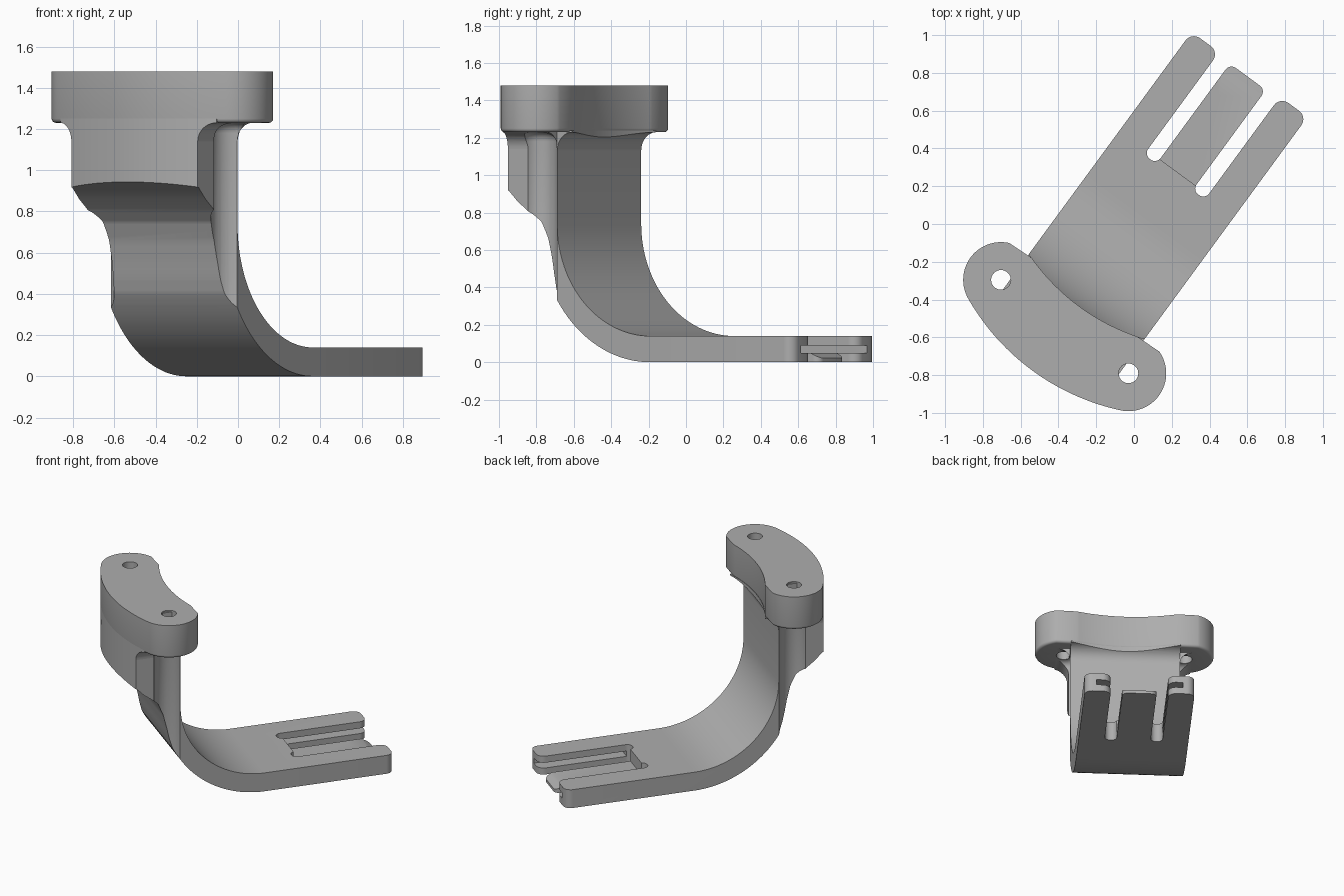
import bpy, bmesh
from math import sin, cos, pi, radians, atan2, hypot
from mathutils import Vector, Matrix

if "Cube" in bpy.data.objects:
    bpy.data.objects.remove(bpy.data.objects["Cube"], do_unlink=True)

grey = bpy.data.materials.new("plain grey")
grey.use_nodes = True
grey.diffuse_color = (0.42, 0.42, 0.42, 1)
grey.node_tree.nodes["Principled BSDF"].inputs["Base Color"].default_value = (0.42, 0.42, 0.42, 1)

AXES = {"plan": lambda a, b, h: (a, b, h),    # outline in length/width, extruded up
        "side": lambda a, b, h: (a, h, b),    # outline in length/height, extruded across
        "end": lambda a, b, h: (h, a, b)}     # outline in width/height, extruded along


def arc(cx, cy, rx, ry, start, stop, n=24):
    angles = [radians(start + (stop - start) * i / n) for i in range(n + 1)]
    return [(cx + rx * cos(a), cy + ry * sin(a)) for a in angles]


def circle(cx, cy, r, n=48):
    return arc(cx, cy, r, r, 0, 360, n)[:-1]


def box(a0, a1, b0, b1):
    return [(a0, b0), (a1, b0), (a1, b1), (a0, b1)]


def rounded(corners, n=8):
    """Outline with right-angled corners given as (a, b, radius)."""
    out = []
    for i, (x, y, r) in enumerate(corners):
        p = Vector((x, y))
        if r == 0:
            out.append((x, y))
            continue
        a = (Vector(corners[i - 1][:2]) - p).normalized()
        b = (Vector(corners[(i + 1) % len(corners)][:2]) - p).normalized()
        for k in range(n + 1):
            t = pi / 2 * k / n
            q = p + (a + b) * r - b * r * cos(t) - a * r * sin(t)
            out.append((q.x, q.y))
    return out


def prism(name, outline, lo, hi, plane="plan", bevel_at=None, bevel=0.02):
    bm = bmesh.new()
    place = AXES[plane]
    low, high = [[bm.verts.new(place(a, b, h)) for a, b in outline] for h in (lo, hi)]
    bm.faces.new(low)
    bm.faces.new(high)
    n = len(outline)
    for i in range(n):
        j = (i + 1) % n
        bm.faces.new((low[i], low[j], high[j], high[i]))
    bmesh.ops.recalc_face_normals(bm, faces=bm.faces)
    if bevel_at is not None:
        rim = [e for e in bm.edges if all(abs(v.co.z - bevel_at) < 1e-5 for v in e.verts)]
        bmesh.ops.bevel(bm, geom=rim, offset=bevel, segments=4, profile=0.5, affect="EDGES")
    mesh = bpy.data.meshes.new(name)
    bm.to_mesh(mesh)
    bm.free()
    mesh.materials.append(grey)
    obj = bpy.data.objects.new(name, mesh)
    bpy.context.collection.objects.link(obj)
    return obj


def activate(obj):
    bpy.ops.object.select_all(action="DESELECT")
    obj.select_set(True)
    bpy.context.view_layer.objects.active = obj


def carve(obj, *cutters, operation="DIFFERENCE"):
    activate(obj)
    for cutter in cutters:
        mod = obj.modifiers.new("carve", "BOOLEAN")
        mod.operation, mod.solver, mod.object = operation, "EXACT", cutter
        bpy.ops.object.modifier_apply(modifier=mod.name)


HALF = 0.38                       # half width of the arm
BOLT_S, BOLT_T, LOBE = -0.655, 0.4185, 0.2
INNER_C, INNER_R = 0.603, 1.126   # concave face of the head
OUTER_C, OUTER_R = 0.284, 1.228   # convex face of the head

# Kidney-shaped head outline: two lobes joined by tangent arcs
inner_a = atan2(BOLT_T, INNER_C - BOLT_S) * 180 / pi
outer_a = atan2(BOLT_T, OUTER_C - BOLT_S) * 180 / pi
outline = arc(OUTER_C, 0, OUTER_R, OUTER_R, 180 - outer_a, 180 + outer_a, 40)
outline += arc(BOLT_S, -BOLT_T, LOBE, LOBE, 180 + outer_a, 360 - inner_a, 28)[1:]
outline += arc(INNER_C, 0, INNER_R, INNER_R, 180 + inner_a, 180 - inner_a, 40)[1:]
outline += arc(BOLT_S, BOLT_T, LOBE, LOBE, inner_a, 180 - outer_a, 28)[1:-1]
head = prism("mounting_head", outline, 1.23, 1.48, bevel_at=1.23)

# Arm: flat base sweeping up into a thick upright block
profile = [(1.1, 0)] + arc(0.06, 0.74, 0.74, 0.74, 270, 207)
profile += [(-0.618, 0.47), (-0.637, 0.56), (-0.662, 0.66), (-0.70, 0.75), (-0.755, 0.812),
            (-0.82, 0.86), (-0.875, 0.915), (-0.96, 0.95), (-0.96, 1.47), (-0.557, 1.47),
            (-0.557, 1.24), (-0.457, 1.24)]
profile += arc(-0.457, 1.13, 0.1, 0.1, 90, 180, 10)
profile += arc(0.06, 0.74, 0.617, 0.6, 180, 270, 32) + [(1.1, 0.14)]
arm = prism("curved_arm", profile, -0.5, 0.5, "side")

# Flared collar where the block meets the head
right = arc(HALF + 0.09, 1.14, 0.09, 0.09, 180, 90, 10) + [(HALF + 0.09, 1.25)]
collar = prism("head_collar", right + [(-a, b) for a, b in reversed(right)], -1, -0.557, "end")

# Plan of the arm with two fingers and a centre tongue
half_plan = [(-1.2, HALF, 0), (1.0, HALF, 0.055), (1.0, 0.2, 0.055), (0.327, 0.2, 0.038),
             (0.327, 0.118, 0.038), (0.985, 0.118, 0.04)]
plan = rounded(half_plan + [(s, -t, r) for s, t, r in reversed(half_plan)])
arm_plan = prism("arm_plan_helper", plan, -0.2, 1.7)
convex = prism("convex_helper", circle(OUTER_C, 0, OUTER_R - 0.0005, 160), -0.3, 1.8)
concave = prism("concave_helper", circle(INNER_C, 0, INNER_R + 0.001, 160), 0.8, 1.3)
head_plan = prism("head_plan_helper", outline, 1.0, 1.6)

# Lowered tongue with a sloping tip, and the plate groove in the fingers
tongue = prism("tongue_helper", [(0.357, 0.05), (0.93, 0.05), (1.1, -0.035), (1.1, 0.3), (0.357, 0.3)],
               -0.16, 0.16, "side")
groove = prism("groove_helper", box(0.357, 1.1, -0.3, 0.3), 0.05, 0.09)

# Bolt holes and the clearance channels beneath them
holes, channels = [], []
for side in (-1, 1):
    holes.append(prism("hole_helper", circle(BOLT_S, side * BOLT_T, 0.052, 32), 1.0, 1.6))
    channels.append(prism("channel_helper", circle(BOLT_S, side * BOLT_T, 0.103), -0.1, 1.23,
                          bevel_at=1.23, bevel=0.05))

carve(arm, arm_plan, convex, operation="INTERSECT")
carve(arm, concave, tongue, groove, *channels)
carve(collar, head_plan, operation="INTERSECT")
carve(collar, *channels, *holes)
carve(head, *holes)

for helper in [arm_plan, convex, concave, head_plan, tongue, groove] + holes + channels:
    bpy.data.objects.remove(helper, do_unlink=True)

# Turn the finished parts into place
turn = Matrix.Translation((0.0205, -0.015, 0)) @ Matrix.Rotation(atan2(0.806, 0.591), 4, "Z")
for obj in (arm, collar, head):
    obj.data.transform(turn)
    activate(obj)
    bpy.ops.object.shade_smooth_by_angle(angle=radians(35))
